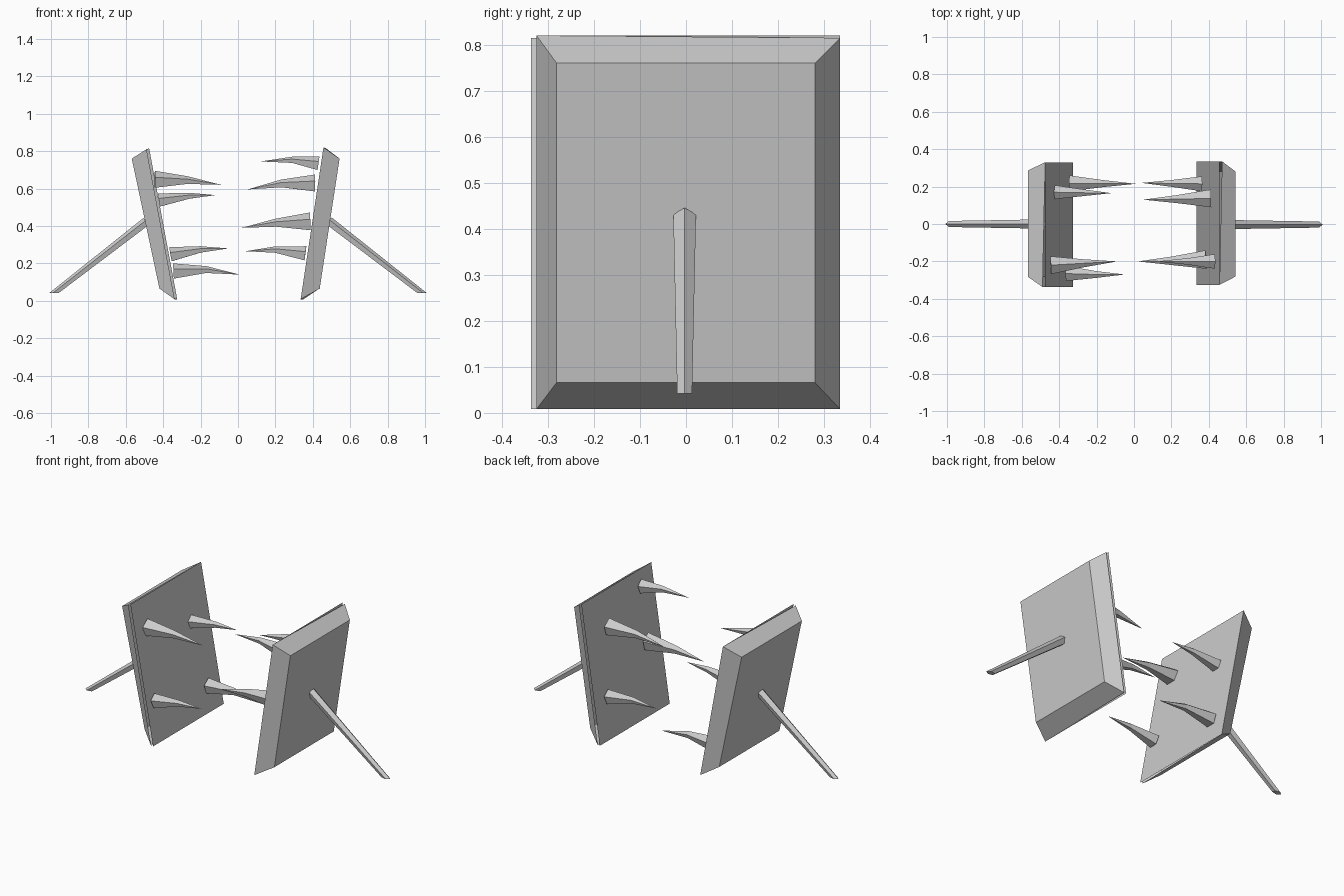
import bpy, bmesh, math
from mathutils import Vector

if "Cube" in bpy.data.objects:
    bpy.data.objects.remove(bpy.data.objects["Cube"])


def make(name, verts, faces, smooth=False):
    me = bpy.data.meshes.new(name)
    me.from_pydata([tuple(v) for v in verts], [], faces)
    bm = bmesh.new()
    bm.from_mesh(me)
    bmesh.ops.recalc_face_normals(bm, faces=bm.faces)
    bm.to_mesh(me)
    bm.free()
    ob = bpy.data.objects.new(name, me)
    bpy.context.collection.objects.link(ob)
    return ob


def ring(center, axis, radius, sides, phase=0.0):
    """Points around a center, first one pointing up."""
    side = axis.cross(Vector((0, 0, 1))).normalized()
    up = side.cross(axis).normalized()
    angles = [phase + math.tau * i / sides for i in range(sides)]
    return [center + radius * (math.cos(a) * up + math.sin(a) * side) for a in angles]


def bands(n, rows):
    return [(r * n + i, r * n + (i + 1) % n, (r + 1) * n + (i + 1) % n, (r + 1) * n + i)
            for r in range(rows) for i in range(n)]


def panel(tag, s, inner, outer, seam_y, plain_y):
    """Bevelled slab: back shell plus a front plate, with a thin open seam on one edge."""
    (itx, itz), (ibx, ibz) = inner
    (otx, otz), (obx, obz) = outer
    gap = 0.014 * s
    inset = 0.055 * s
    ys, yp = seam_y - inset, plain_y + inset * 0.8
    shell = [(itx + gap, seam_y, itz - 0.005), (itx, plain_y, itz),
             (ibx, plain_y, ibz), (ibx + gap, seam_y, ibz),
             (otx, ys, otz), (otx, yp, otz), (obx, yp, obz), (obx, ys, obz)]
    make(tag + "_panel_shell", shell, bands(4, 1) + [(4, 5, 6, 7)])
    plate = [(itx, seam_y, itz), (itx, plain_y, itz), (ibx, plain_y, ibz), (ibx, seam_y, ibz)]
    make(tag + "_panel_plate", plate, [(0, 1, 2, 3)])


def spike(name, base, mid, tip, radius):
    """Five sided thorn with a slight bend."""
    base, mid, tip = Vector(base), Vector(mid), Vector(tip)
    n = 5
    verts = ring(base, mid - base, radius, n) + ring(mid, tip - base, radius * 0.45, n) + [tip]
    faces = bands(n, 1) + [(n + i, n + (i + 1) % n, 2 * n) for i in range(n)]
    make(name, verts, faces + [tuple(range(n))])


def prop(name, top, foot):
    """Tapered stake, cut level at the ground."""
    top, foot = Vector(top), Vector(foot)
    d = (foot - top).normalized()
    low = [p + d * ((0.042 - p.z) / d.z) for p in ring(foot, d, 0.017, 5)]
    make(name, ring(top, d, 0.026, 5) + low,
         bands(5, 1) + [tuple(range(5)), tuple(range(5, 10))])


# Panels
panel("right", 1, ((0.457, 0.82), (0.335, 0.008)), ((0.543, 0.76), (0.437, 0.066)), 0.335, -0.325)
panel("left", -1, ((-0.475, 0.815), (-0.325, 0.008)), ((-0.568, 0.76), (-0.42, 0.065)), -0.337, 0.33)

# Spikes: base, bend, tip, radius
spikes = {
    "right_spike": [
        ((0.43, -0.20, 0.732), (0.29, -0.20, 0.752), (0.12, -0.20, 0.745), 0.041),
        ((0.412, 0.137, 0.625), (0.23, 0.133, 0.625), (0.05, 0.13, 0.595), 0.05),
        ((0.385, -0.19, 0.42), (0.20, -0.197, 0.415), (0.02, -0.20, 0.39), 0.052),
        ((0.36, 0.215, 0.25), (0.20, 0.217, 0.272), (0.04, 0.22, 0.265), 0.042)],
    "left_spike": [
        ((-0.445, -0.22, 0.645), (-0.27, -0.21, 0.643), (-0.09, -0.20, 0.62), 0.05),
        ((-0.422, 0.17, 0.535), (-0.26, 0.167, 0.56), (-0.12, 0.165, 0.565), 0.039),
        ((-0.36, -0.265, 0.245), (-0.20, -0.27, 0.273), (-0.05, -0.27, 0.28), 0.042),
        ((-0.345, 0.217, 0.155), (-0.17, 0.216, 0.165), (0.01, 0.215, 0.14), 0.045)],
}
for name, rows in spikes.items():
    for i, row in enumerate(rows):
        spike(f"{name}_{i + 1}", *row)

# Props
prop("right_prop", (0.485, -0.003, 0.425), (0.977, -0.003, 0.045))
prop("left_prop", (-0.49, 0.0, 0.422), (-0.977, 0.0, 0.045))
